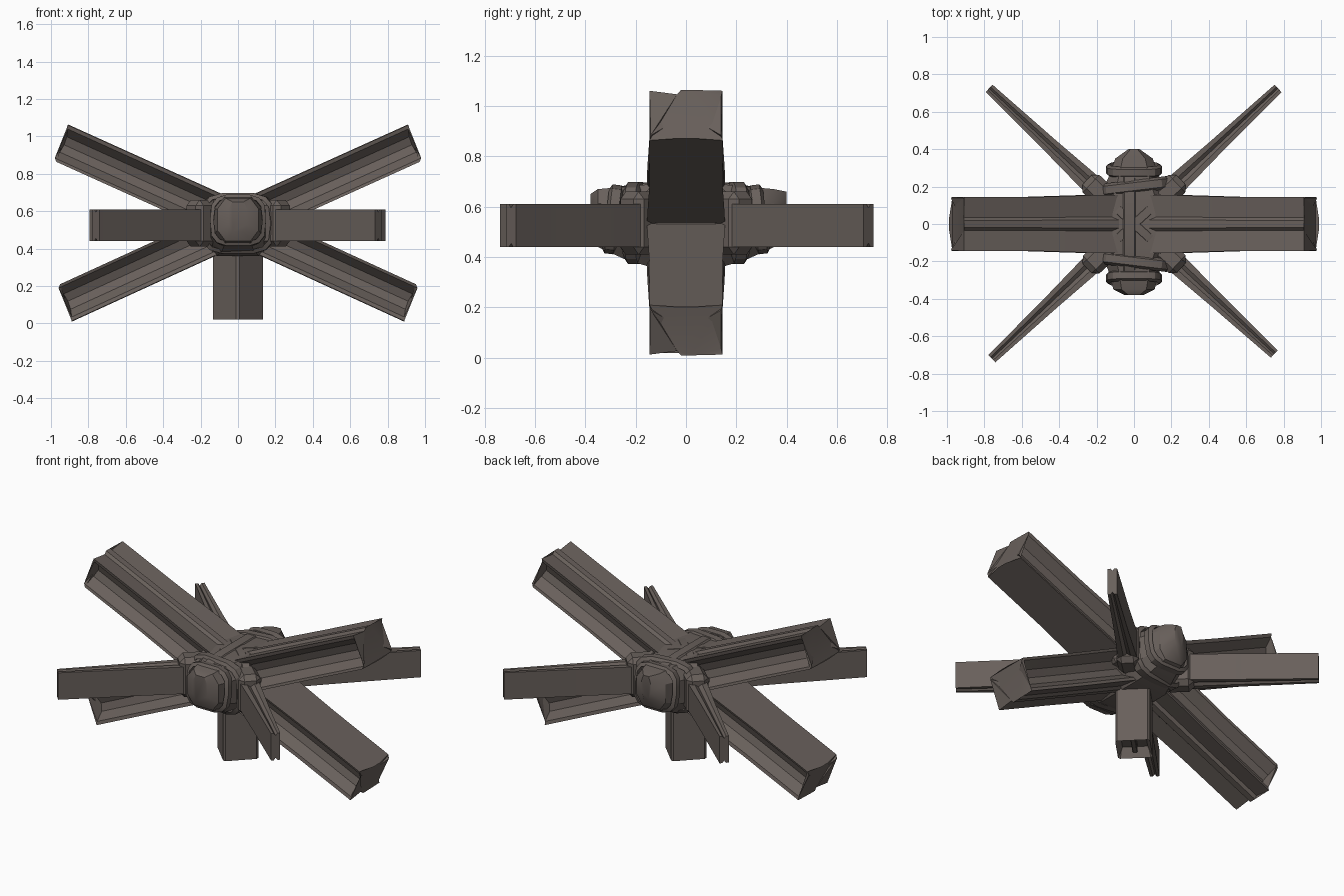
import bpy, bmesh, math
from mathutils import Matrix, Vector

cube = bpy.data.objects.get("Cube")
if cube:
    bpy.data.objects.remove(cube, do_unlink=True)

MID = 0.535  # height where all beams cross
iron = bpy.data.materials.new("weathered_iron")
iron.use_nodes = True
COLOR = (0.14, 0.117, 0.105, 1)
iron.diffuse_color = COLOR
iron.node_tree.nodes["Principled BSDF"].inputs["Base Color"].default_value = COLOR


def finish(name, bm, matrix=Matrix()):
    bmesh.ops.recalc_face_normals(bm, faces=bm.faces)
    bm.transform(matrix)
    if matrix.determinant() < 0:
        bmesh.ops.reverse_faces(bm, faces=bm.faces)
    mesh = bpy.data.meshes.new(name)
    bm.to_mesh(mesh)
    bm.free()
    mesh.materials.append(iron)
    ob = bpy.data.objects.new(name, mesh)
    bpy.context.collection.objects.link(ob)
    bpy.ops.object.select_all(action='DESELECT')
    ob.select_set(True)
    bpy.context.view_layer.objects.active = ob
    bpy.ops.object.shade_smooth_by_angle(angle=math.radians(32))
    return ob


def loft(rings, closed=False):
    """Skin a list of equal point rings; cap the ends unless closed."""
    bm = bmesh.new()
    rows = [[bm.verts.new(p) for p in ring] for ring in rings]
    n = len(rows[0])
    pairs = list(zip(rows, rows[1:])) + ([(rows[-1], rows[0])] if closed else [])
    for a, b in pairs:
        for i in range(n):
            j = (i + 1) % n
            bm.faces.new((a[i], a[j], b[j], b[i]))
    if not closed:
        for row in (rows[0], rows[-1]):
            bmesh.ops.triangulate(bm, faces=[bm.faces.new(row)])
    return bm


def block(name, size, loc, turn=0, bevel=0.02):
    bm = bmesh.new()
    bmesh.ops.create_cube(bm, size=1, matrix=Matrix.Diagonal((*size, 1)))
    bmesh.ops.bevel(bm, geom=bm.edges[:], offset=bevel, segments=1, affect='EDGES')
    return finish(name, bm, Matrix.Translation(loc) @ Matrix.Rotation(turn, 4, 'Z'))


# Heavy channelled beams: flanged section with deep side channels
half = [(0.02, 0.108), (0.035, 0.092), (0.145, 0.105), (0.14, 0.085), (0.085, 0.045), (0.07, 0.0),
        (0.085, -0.045), (0.14, -0.085), (0.145, -0.1), (0.03, -0.1)]
section = half + [(-y, z) for y, z in reversed(half)]


def beam(name, side, slope, length):
    rings = []
    for x, wide in ((0.03, 1.08), (0.3, 1.06), (0.6, 1.0), (length - 0.06, 1.0), (length, 1.0)):
        ring = []
        for y, z in section:
            dip = 0
            if x == length:  # hollowed end with a pointed lower lip
                dip = -0.025 * (1 - (z / 0.105) ** 2)
                if z < -0.09:
                    dip = -0.025 * abs(y) / 0.145
            ring.append((x + dip, y * wide, z))
        rings.append(ring)
    mirror = Matrix.Diagonal((side, 1, 1 if slope > 0 else -1, 1))
    tilt = Matrix.Rotation(-math.radians(abs(slope)), 4, 'Y')
    finish(name, loft(rings), Matrix.Translation((0, 0, MID)) @ mirror @ tilt)


for side, label in ((1, "left"), (-1, "right")):
    beam(f"upper_{label}_beam", side, 24.3, 1.045)
    beam(f"lower_{label}_beam", side, -24.6, 1.025)


# Thin diagonal plates with a shallow groove along the top and bottom edges
def plate(name, end):
    end = Vector(end)
    rings = []
    for d, t in ((0.1, 0.06), (0.32, 0.055), (0.6, 0.042), (end.length, 0.027)):
        rings.append([(d, -t, -0.085), (d, -t, 0.085), (d, -t * 0.4, 0.085), (d, 0, 0.07), (d, t * 0.4, 0.085),
                      (d, t, 0.085), (d, t, -0.085), (d, t * 0.4, -0.085), (d, 0, -0.07), (d, -t * 0.4, -0.085)])
    turn = math.atan2(end.y, end.x)
    finish(name, loft(rings), Matrix.Translation((0, 0, 0.525)) @ Matrix.Rotation(turn, 4, 'Z'))
    # Collar where the plate enters the lashing
    spot = end.normalized() * 0.26
    block(name + "_collar", (0.17, 0.13, 0.25), (spot.x, spot.y, 0.535), turn, 0.03)


plate("back_left_plate", (0.77, 0.725))
plate("back_right_plate", (-0.775, 0.725))
plate("front_left_plate", (0.75, -0.695))
plate("front_right_plate", (-0.76, -0.72))

# Central hub, an eight-sided body swelling towards the crossing
stations = [(-0.38, 0.05, 0.49, 0.65), (-0.35, 0.11, 0.44, 0.67), (-0.24, 0.14, 0.39, 0.68),
            (-0.14, 0.19, 0.36, 0.69), (0.14, 0.19, 0.36, 0.69), (0.24, 0.14, 0.39, 0.68),
            (0.35, 0.1, 0.44, 0.67), (0.4, 0.03, 0.52, 0.66)]
hub = []
for y, w, lo, hi in stations:
    c = 0.25 * (hi - lo)
    hub.append([(w * 0.6, y, lo), (w, y, lo + c), (w, y, hi - c), (w * 0.6, y, hi),
                (-w * 0.6, y, hi), (-w, y, hi - c), (-w, y, lo + c), (-w * 0.6, y, lo)])
finish("hub", loft(hub))
block("side_wedge", (0.5, 0.27, 0.13), (0, 0, 0.525))


# Flat straps lashed around the hub
def strap(name, rx, rz, width, loc, turn=0, lean=0):
    rings = []
    for i in range(14):
        a = math.tau * i / 14
        c, s = math.cos(a), math.sin(a)
        c, s = math.copysign(abs(c) ** 0.6, c), math.copysign(abs(s) ** 0.6, s)
        rings.append([(c * r, y * width, s * (r - rx + rz))
                      for r, y in ((rx, -0.5), (rx + 0.02, -0.3), (rx + 0.02, 0.3), (rx, 0.5))])
    place = Matrix.Translation(loc) @ Matrix.Rotation(turn, 4, 'Z') @ Matrix.Rotation(lean, 4, 'X')
    finish(name, loft(rings, True), place)


for sign, label in ((-1, "front"), (1, "back")):
    strap(f"{label}_inner_strap", 0.18, 0.145, 0.07, (0, sign * 0.2, 0.535), sign * 0.12)
    strap(f"{label}_outer_strap", 0.13, 0.12, 0.06, (0, sign * 0.29, 0.55), 0, sign * 0.12)
    strap(f"{label}_cross_strap", 0.24, 0.135, 0.07, (0, 0, 0.54), sign * math.radians(42))
strap("long_strap", 0.34, 0.135, 0.09, (-0.03, 0, 0.545), math.pi / 2, 0.04)

# Square post below the crossing, turned cornerwise, with a hollow end
bm = bmesh.new()
bmesh.ops.create_cube(bm, size=1, matrix=Matrix.Diagonal((0.205, 0.2, 0.4, 1)))
bmesh.ops.bevel(bm, geom=[e for e in bm.edges if abs(e.verts[0].co.z - e.verts[1].co.z) > 0.1],
                offset=0.012, segments=1, affect='EDGES')
bm.normal_update()
foot = min(bm.faces, key=lambda f: f.calc_center_median().z)
bmesh.ops.inset_region(bm, faces=[foot], thickness=0.03)
bmesh.ops.translate(bm, verts=foot.verts[:], vec=(0, 0, 0.06))
finish("post", bm, Matrix.Translation((0, 0, 0.22)) @ Matrix.Rotation(math.pi / 4, 4, 'Z'))
block("post_web", (0.15, 0.03, 0.1), (0, 0, 0.09), math.pi / 4, 0.004)
